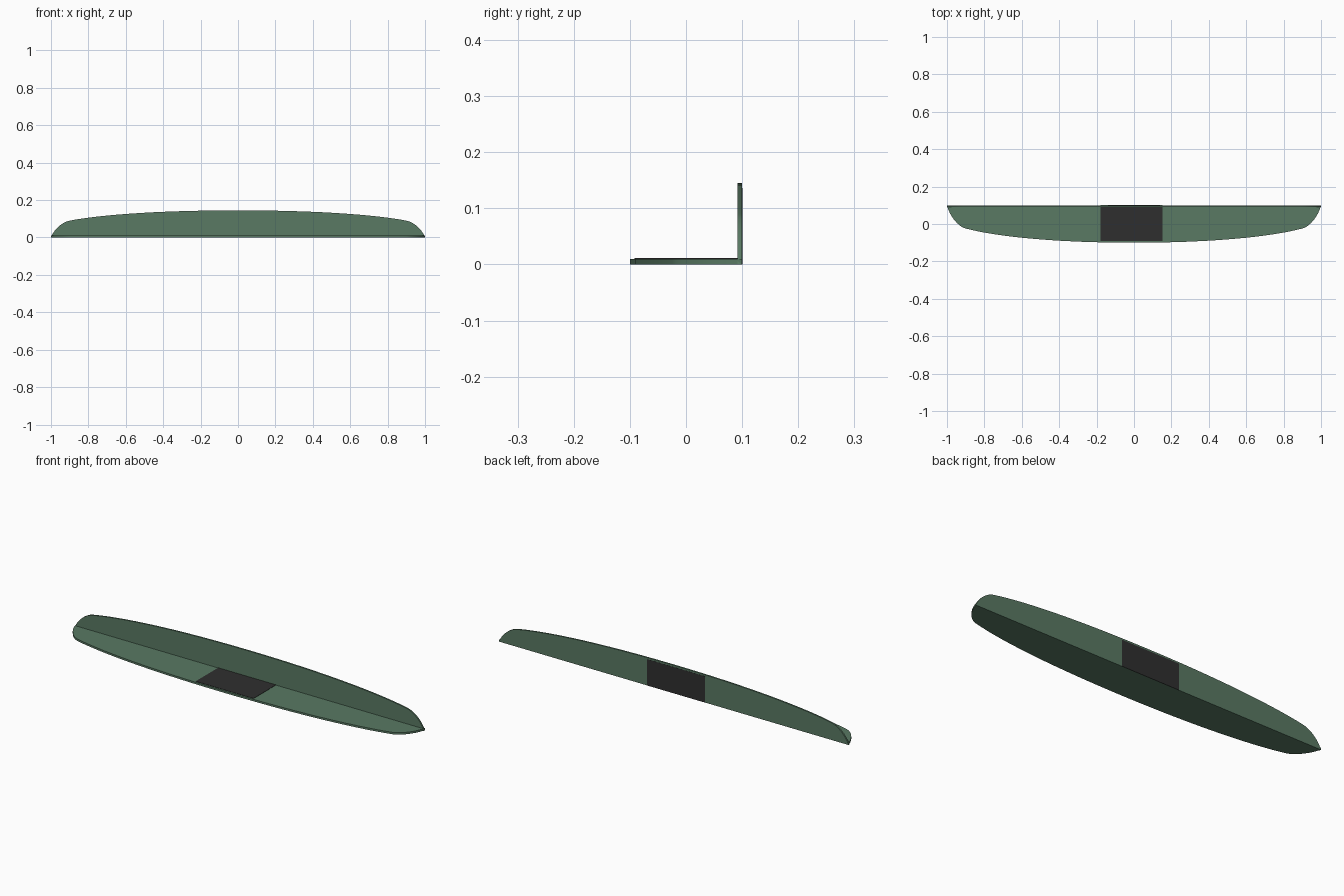
import bpy
import bmesh
from mathutils import Vector
from mathutils.geometry import interpolate_bezier

if "Cube" in bpy.data.objects:
    bpy.data.objects.remove(bpy.data.objects["Cube"])


def material(name, color):
    m = bpy.data.materials.new(name)
    m.diffuse_color = (*color, 1)
    m.use_nodes = True
    m.node_tree.nodes["Principled BSDF"].inputs["Base Color"].default_value = m.diffuse_color
    return m


GREEN = material("muted green", (0.100, 0.192, 0.125))
DARK = material("charcoal", (0.028, 0.028, 0.028))


def half_curve():
    """Rounded end sweeping into a gentle bow: (x, depth fraction)."""
    segs = [((1, 0), (0.985, 0.30), (0.94, 0.567), (0.90, 0.62)),
            ((0.90, 0.62), (0.75, 0.82), (0.45, 1.0), (0, 1.0))]
    pts = []
    for s in segs:
        a, b, c, d = (Vector((*p, 0)) for p in s)
        curve = interpolate_bezier(a, b, c, d, 14)
        pts += [(p.x, p.y) for p in (curve if not pts else curve[1:])]
    return pts


def finish(name, bm, mat):
    bmesh.ops.recalc_face_normals(bm, faces=bm.faces)
    mesh = bpy.data.meshes.new(name)
    bm.to_mesh(mesh)
    bm.free()
    mesh.materials.append(mat)
    ob = bpy.data.objects.new(name, mesh)
    bpy.context.collection.objects.link(ob)
    return ob


def bowed_plate(name, place, thickness):
    """Extrude the mirrored bow outline; place maps (x, fraction) to 3D."""
    half = half_curve()
    outline = half + [(-x, f) for x, f in reversed(half[:-1])]
    bm = bmesh.new()
    face = bm.faces.new([bm.verts.new(place(x, f)) for x, f in outline])
    ext = bmesh.ops.extrude_face_region(bm, geom=[face])
    verts = [v for v in ext["geom"] if isinstance(v, bmesh.types.BMVert)]
    bmesh.ops.translate(bm, vec=thickness, verts=verts)
    ob = finish(name, bm, GREEN)
    bpy.ops.object.select_all(action='DESELECT')
    ob.select_set(True)
    bpy.context.view_layer.objects.active = ob
    bpy.ops.object.shade_smooth_by_angle(angle=0.6)


def pad(name, lo, hi):
    bm = bmesh.new()
    bmesh.ops.create_cube(bm, size=1)
    for v in bm.verts:
        v.co = [lo[i] if v.co[i] < 0 else hi[i] for i in range(3)]
    finish(name, bm, DARK)


# Horizontal and upright plates meeting along the back edge
bowed_plate("base_plate", lambda x, f: (x, 0.1 - 0.2 * f, 0), (0, 0, 0.010))
bowed_plate("back_plate", lambda x, f: (x, 0.1, 0.145 * f), (0, -0.008, 0))

# Thin dark pads on the base top and the rear of the upright
pad("base_pad", (-0.178, -0.092, 0.009), (0.153, 0.092, 0.0115))
pad("rear_pad", (-0.178, 0.099, 0.0), (0.153, 0.1007, 0.136))
